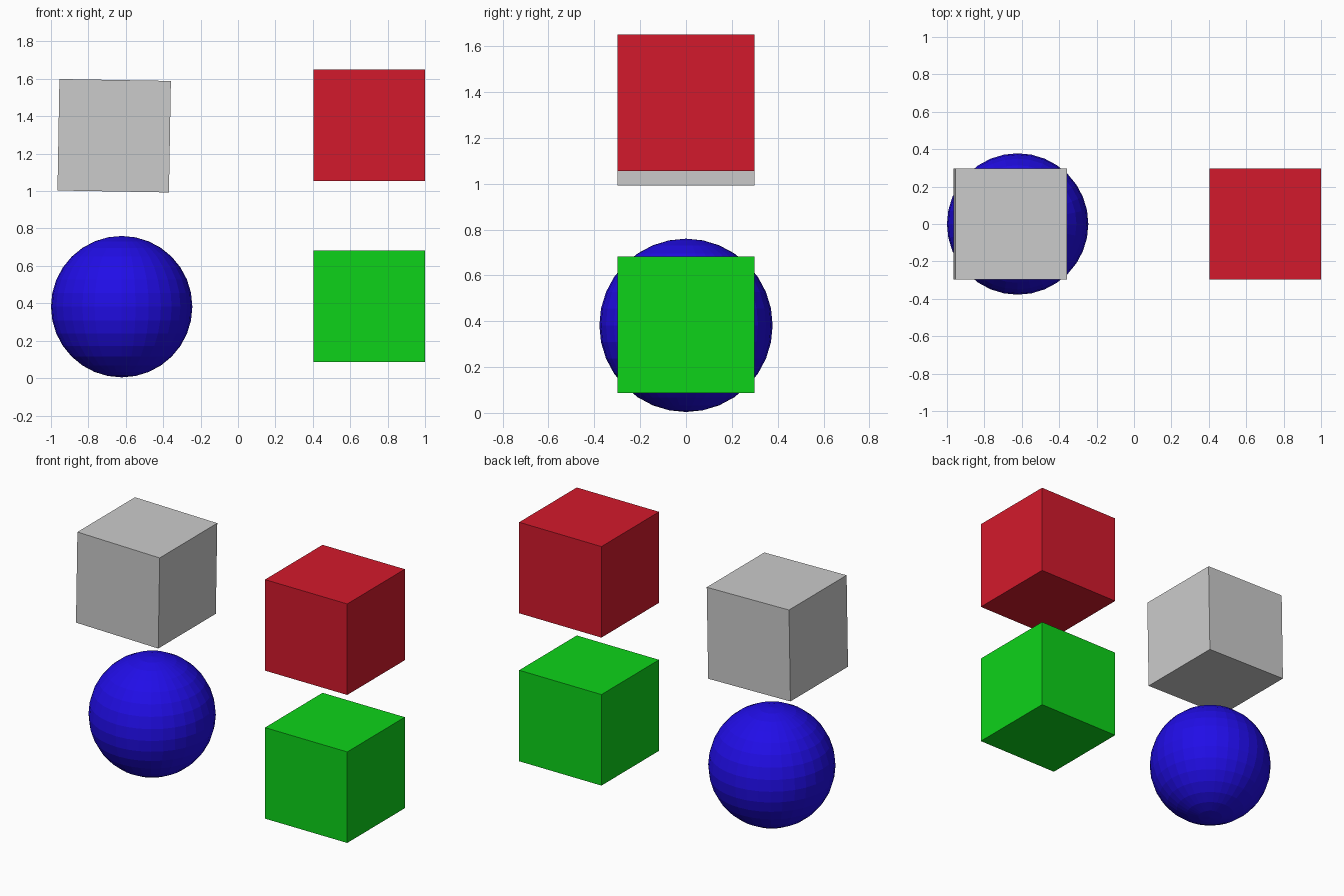
import bpy
from math import radians

if "Cube" in bpy.data.objects:
    bpy.data.objects.remove(bpy.data.objects["Cube"])

CUBE = 0.596
RADIUS = 0.378


def paint(obj, name, rgb):
    mat = bpy.data.materials.new(name)
    mat.diffuse_color = (*rgb, 1.0)
    mat.use_nodes = True
    mat.node_tree.nodes["Principled BSDF"].inputs["Base Color"].default_value = mat.diffuse_color
    obj.data.materials.append(mat)


def add_cube(name, location, tilt=0.0):
    bpy.ops.mesh.primitive_cube_add(size=CUBE, location=location,
                                    rotation=(0, radians(tilt), 0))
    obj = bpy.context.object
    obj.name = name
    return obj


# Flat-shaded ball resting on the floor
bpy.ops.mesh.primitive_uv_sphere_add(segments=32, ring_count=16, radius=RADIUS,
                                     location=(-1 + RADIUS, 0, RADIUS + 0.004))
ball = bpy.context.object
ball.name = "blue_ball"
paint(ball, "blue", (0.015, 0.004, 0.80))

# Slightly tilted cube above the ball
add_cube("grey_tilted_cube", (-0.662, 0, 1.296), tilt=1.0)

# Two floating cubes on the right
x = 1 - CUBE / 2
paint(add_cube("green_lower_cube", (x, 0, 0.384)), "green", (0.004, 0.65, 0.01))
paint(add_cube("red_upper_cube", (x, 0, 1.353)), "red", (0.65, 0.01, 0.025))
